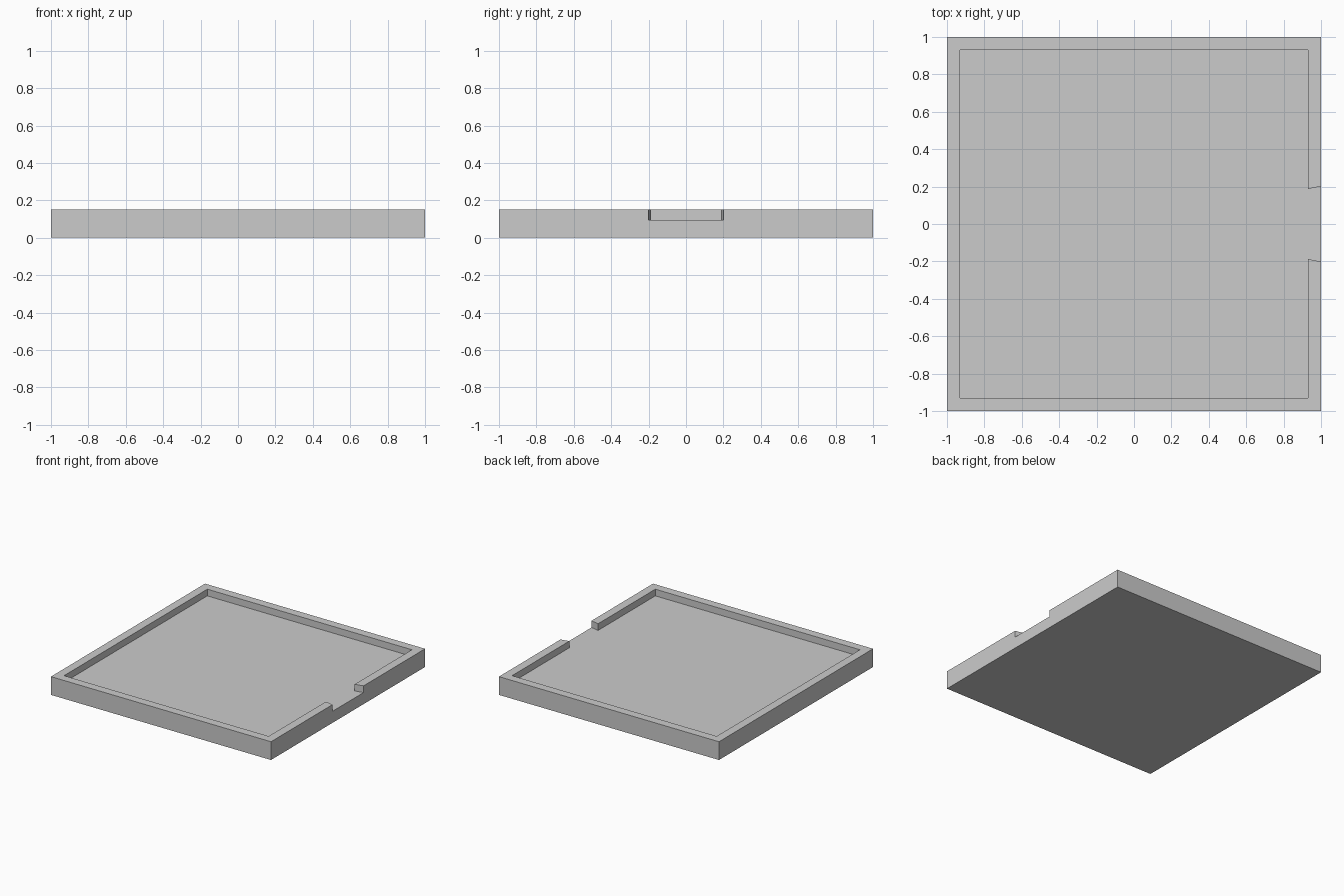
import bpy
import bmesh

cube = bpy.data.objects.get("Cube")
if cube:
    bpy.data.objects.remove(cube)

HEIGHT, FLOOR = 0.15, 0.095
INNER = 0.93


def make_material(name, rgb):
    mat = bpy.data.materials.new(name)
    mat.use_nodes = True
    mat.diffuse_color = (*rgb, 1)
    mat.node_tree.nodes["Principled BSDF"].inputs["Base Color"].default_value = (*rgb, 1)
    return mat


def make_prism(name, outline, low, high, mat):
    """Extrude a flat outline from low to high."""
    bm = bmesh.new()
    face = bm.faces.new([bm.verts.new((x, y, low)) for x, y in outline])
    top = bmesh.ops.extrude_face_region(bm, geom=[face])["geom"]
    for v in top:
        if isinstance(v, bmesh.types.BMVert):
            v.co.z = high
    bmesh.ops.recalc_face_normals(bm, faces=bm.faces)
    mesh = bpy.data.meshes.new(name)
    bm.to_mesh(mesh)
    bm.free()
    mesh.materials.append(mat)
    obj = bpy.data.objects.new(name, mesh)
    bpy.context.collection.objects.link(obj)
    return obj


grey = make_material("light grey", (0.6, 0.6, 0.6))

# Square slab
tray = make_prism("tray", [(-1, -1), (1, -1), (1, 1), (-1, 1)], 0, HEIGHT, grey)

# Recess with a flared opening through the left rim
half = [(-INNER, INNER), (INNER, INNER), (INNER, 0.187), (1.1, 0.222)]
outline = half + [(x, -y) for x, y in reversed(half)]
cutter = make_prism("recess_cutter", outline, FLOOR, HEIGHT + 0.1, grey)
cutter.hide_render = True
cutter.hide_set(True)

cut = tray.modifiers.new("recess", "BOOLEAN")
cut.operation = "DIFFERENCE"
cut.solver = "EXACT"
cut.object = cutter
